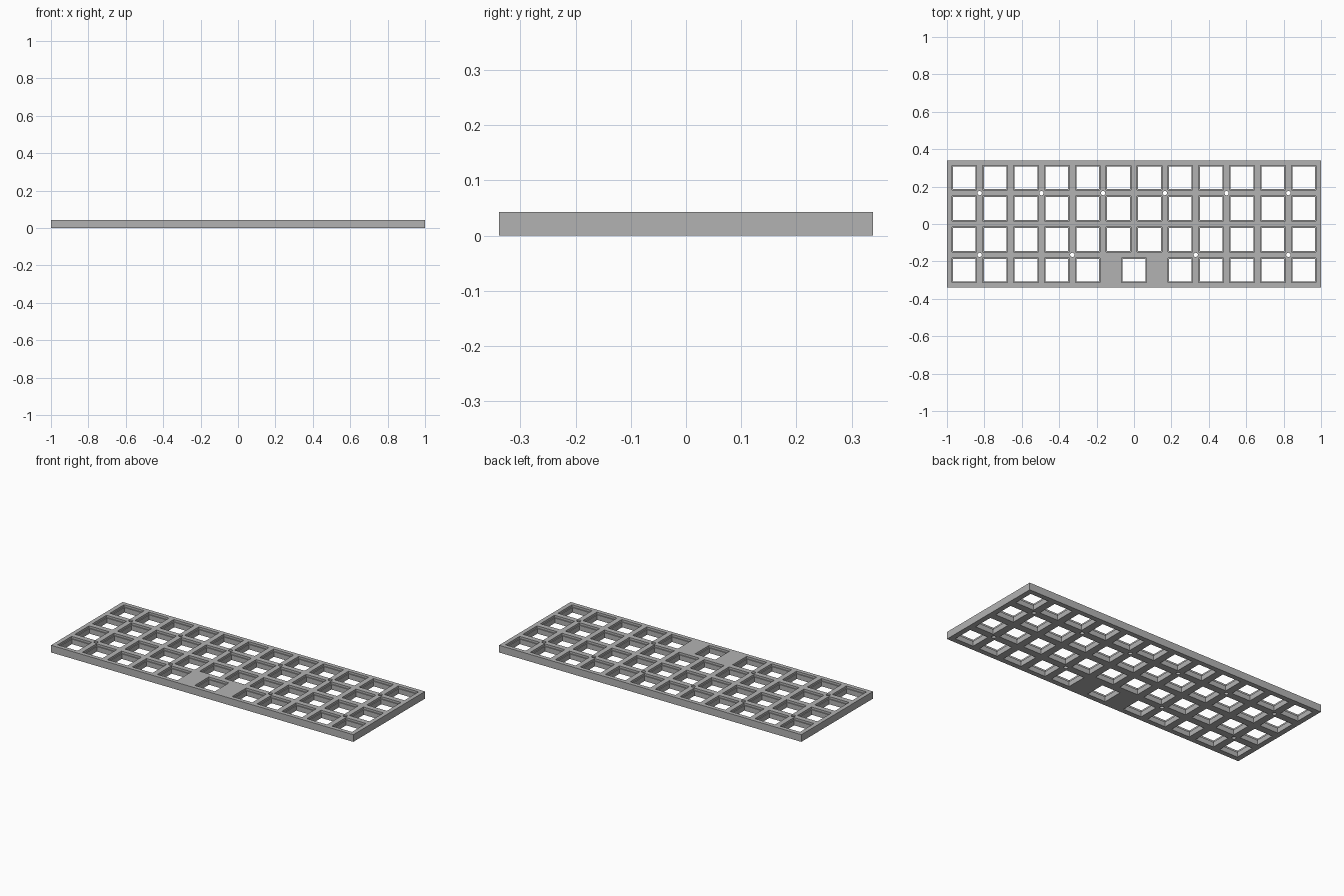
import bpy, bmesh, math

if "Cube" in bpy.data.objects:
    bpy.data.objects.remove(bpy.data.objects["Cube"], do_unlink=True)

LENGTH, DEPTH, HEIGHT = 2.0, 0.677, 0.043
PITCH = 0.165

grey = bpy.data.materials.new("plain grey")
grey.use_nodes = True
colour = (0.45, 0.45, 0.45, 1)
grey.diffuse_color = colour
grey.node_tree.nodes["Principled BSDF"].inputs["Base Color"].default_value = colour


def add_shaft(bm, x, y, sides, steps):
    """Closed vertical shaft lofted through (radius, z) steps."""
    rings = []
    for r, z in steps:
        angles = [(i + 0.5) * math.tau / sides for i in range(sides)]
        rings.append([bm.verts.new((x + r * math.cos(a), y + r * math.sin(a), z))
                      for a in angles])
    for low, high in zip(rings, rings[1:]):
        for i in range(sides):
            j = (i + 1) % sides
            bm.faces.new((low[i], low[j], high[j], high[i]))
    bm.faces.new(rings[0][::-1])
    bm.faces.new(rings[-1])


def make_object(name, bm):
    mesh = bpy.data.meshes.new(name)
    bm.to_mesh(mesh)
    bm.free()
    mesh.materials.append(grey)
    obj = bpy.data.objects.new(name, mesh)
    bpy.context.collection.objects.link(obj)
    return obj


# Solid plate
bm = bmesh.new()
bmesh.ops.create_cube(bm, size=1)
for v in bm.verts:
    v.co = (v.co.x * LENGTH, v.co.y * DEPTH, (v.co.z + 0.5) * HEIGHT)
plate = make_object("key_plate", bm)

# Square key openings with a small ledge, wider at the top
cut = bmesh.new()
inner, outer = 0.0607 * math.sqrt(2), 0.0665 * math.sqrt(2)
ledge = 0.03
key_steps = [(inner, -0.02), (inner, ledge), (outer, ledge), (outer, HEIGHT + 0.02)]
for row in range(4):
    columns = [c - 5.5 for c in range(12)]
    if row == 0:
        # Front row has one wide key in place of the middle two
        columns = [c for c in columns if abs(c) > 1] + [0]
    for c in columns:
        add_shaft(cut, c * PITCH, (row - 1.5) * PITCH, 4, key_steps)

# Round screw holes between the keys
screws = [(c, 1) for c in (-5, -3, -1, 1, 3, 5)] + [(c, -1) for c in (-5, -2, 2, 5)]
for c, r in screws:
    add_shaft(cut, c * PITCH, r * PITCH, 24, [(0.0115, -0.02), (0.0115, HEIGHT + 0.02)])
cutter = make_object("opening_cutter", cut)
cutter.hide_render = True

# Cut the openings and discard the cutter
mod = plate.modifiers.new("openings", "BOOLEAN")
mod.operation = "DIFFERENCE"
mod.solver = "EXACT"
mod.object = cutter
bpy.context.view_layer.objects.active = plate
plate.select_set(True)
bpy.ops.object.modifier_apply(modifier=mod.name)
bpy.data.objects.remove(cutter, do_unlink=True)
bpy.ops.object.shade_smooth_by_angle(angle=math.radians(30))
